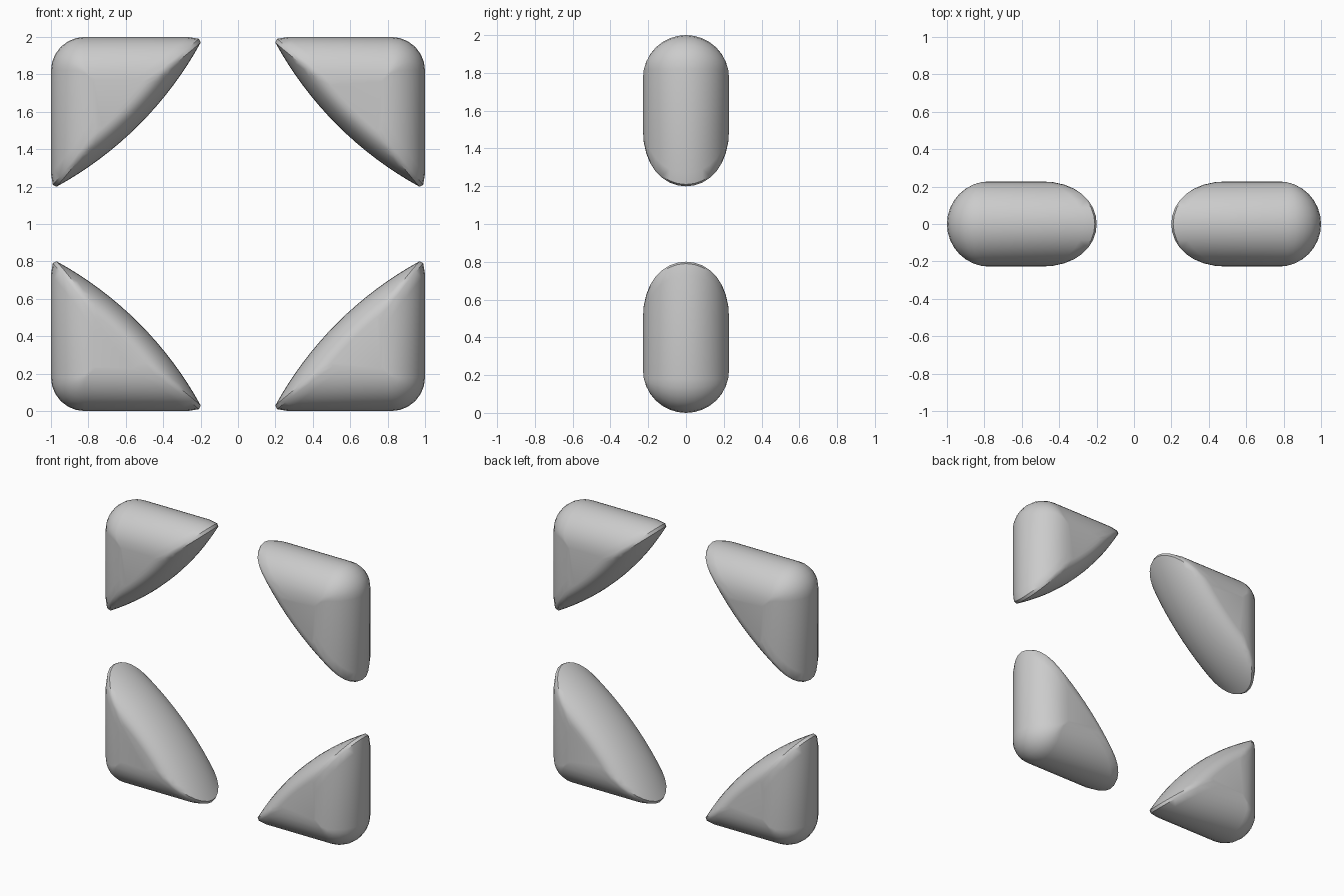
import bpy, bmesh
from math import sin, cos, pi, sqrt, radians

if "Cube" in bpy.data.objects:
    bpy.data.objects.remove(bpy.data.objects["Cube"])

DEPTH = 0.228      # half thickness and edge rounding of the straight legs
C, R = 0.905, 1.945  # centre offset and radius of the bowed inner edge
SETBACK = 0.12     # rounding of the bowed edge


def outline(t):
    """Rounded triangle at one depth slice, measured from the outer corner."""
    d = DEPTH * (1 - cos(t))
    rad = R - SETBACK * (1 - cos(t))
    pts = []
    # rounded outer corner
    r = max(0.01, 0.18 - d)
    for i in range(7):
        a = pi / 2 * i / 6
        pts.append((d + r * (1 - cos(a)), d + r * (1 - sin(a))))
    # bowed inner edge
    u0 = d + 0.03
    v0 = sqrt(rad ** 2 - (u0 + C) ** 2) - C
    for i in range(17):
        s = i / 16
        a, b = u0 + (v0 - u0) * s + C, v0 + (u0 - v0) * s + C
        k = rad / sqrt(a * a + b * b)
        pts.append((a * k - C, b * k - C))
    # softened tips
    for p in ((d, v0 - 0.07), (d + 0.01, v0 - 0.01)):
        pts += [p, (p[1], p[0])]
    return pts


def corner_piece(name, sx, sz):
    bm = bmesh.new()
    n = 16
    for i in range(n + 1):
        t = -pi / 2 + pi * i / n
        for u, v in outline(t):
            bm.verts.new((sx * (1 - u), DEPTH * sin(t), 1 + sz * (1 - v)))
    bmesh.ops.remove_doubles(bm, verts=bm.verts, dist=0.0005)
    bmesh.ops.convex_hull(bm, input=bm.verts)
    loose = [v for v in bm.verts if not v.link_faces]
    bmesh.ops.delete(bm, geom=loose, context='VERTS')
    bmesh.ops.recalc_face_normals(bm, faces=bm.faces)
    me = bpy.data.meshes.new(name)
    bm.to_mesh(me)
    bm.free()
    ob = bpy.data.objects.new(name, me)
    bpy.context.collection.objects.link(ob)
    bpy.ops.object.select_all(action='DESELECT')
    ob.select_set(True)
    bpy.context.view_layer.objects.active = ob
    bpy.ops.object.shade_smooth_by_angle(angle=radians(40))


# four corner pads facing the centre
for side, sx in (("left", -1), ("right", 1)):
    for level, sz in (("lower", -1), ("upper", 1)):
        corner_piece(f"{level}_{side}_corner", sx, sz)
